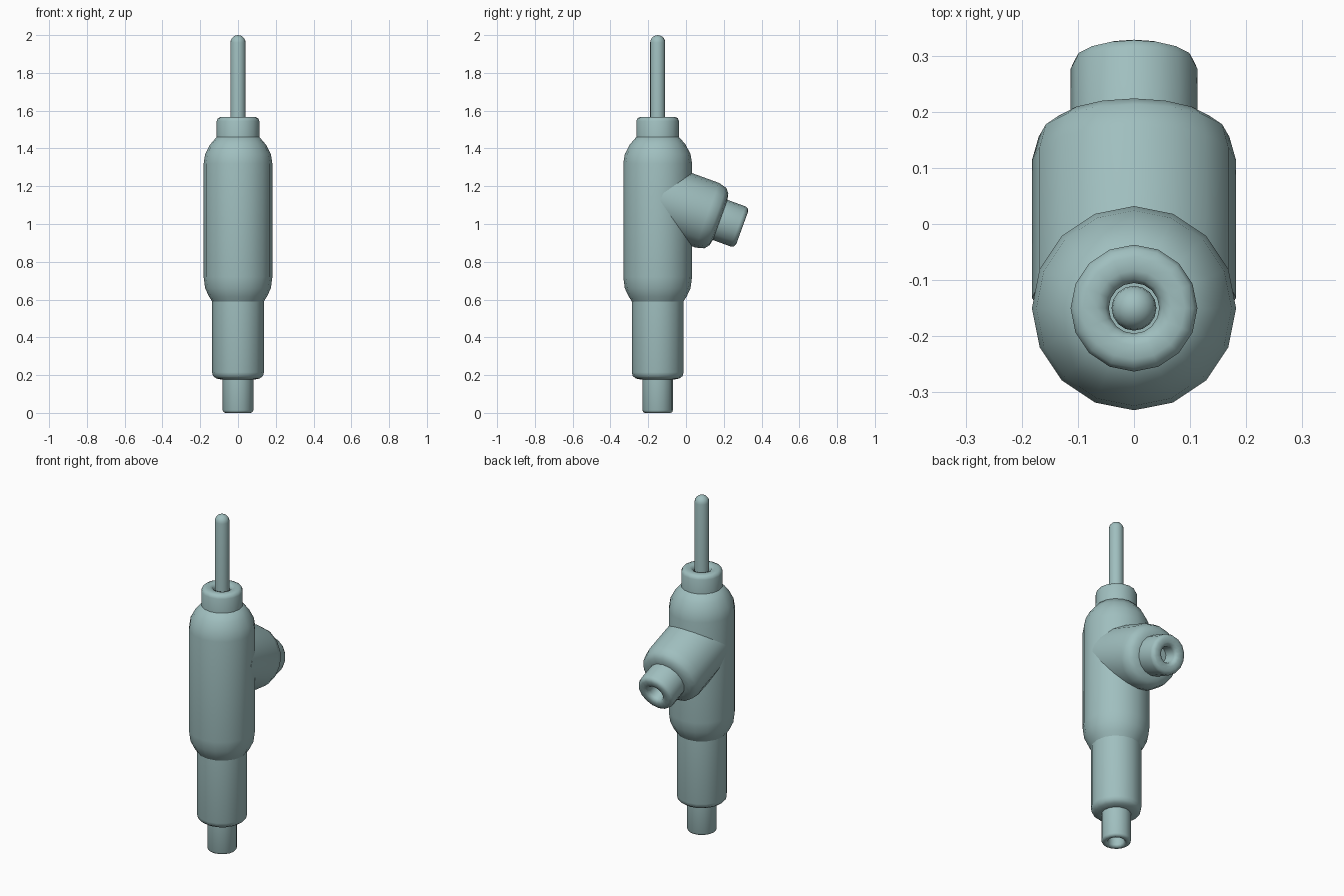
import bpy
import bmesh
from math import cos, sin, pi, radians

SIDES = 16
AXIS_Y = -0.15
TILT = radians(-110)

cube = bpy.data.objects.get("Cube")
if cube:
    bpy.data.objects.remove(cube, do_unlink=True)

# One pale teal colour for the whole fitting
teal = bpy.data.materials.new("pale_teal")
teal.use_nodes = True
colour = (0.35, 0.52, 0.52, 1)
teal.diffuse_color = colour
teal.node_tree.nodes["Principled BSDF"].inputs["Base Color"].default_value = colour


def lathe(name, profile, z=0.0, tilt=0.0, sides=SIDES):
    """Turn (radius, height) points about an axis; zero radius closes to a point."""
    bm = bmesh.new()
    rings = []
    for r, h in profile:
        count = sides if r > 0 else 1
        rings.append([bm.verts.new((r * cos(2 * pi * i / sides), r * sin(2 * pi * i / sides), h))
                      for i in range(count)])
    for low, high in zip(rings, rings[1:]):
        for i in range(sides):
            j = (i + 1) % sides
            corners = [low[i % len(low)], low[j % len(low)],
                       high[j % len(high)], high[i % len(high)]]
            bm.faces.new(list(dict.fromkeys(corners)))
    bmesh.ops.recalc_face_normals(bm, faces=bm.faces)
    mesh = bpy.data.meshes.new(name)
    bm.to_mesh(mesh)
    bm.free()
    mesh.materials.append(teal)
    obj = bpy.data.objects.new(name, mesh)
    bpy.context.collection.objects.link(obj)
    obj.location = (0, AXIS_Y, z)
    obj.rotation_euler.x = tilt
    bpy.ops.object.select_all(action="DESELECT")
    obj.select_set(True)
    bpy.context.view_layer.objects.active = obj
    bpy.ops.object.shade_smooth_by_angle(angle=radians(50))
    return obj


def sleeve(name, r, start, end, hole, depth, lip, **place):
    """Hollow-ended sleeve with a rounded lip and a blind bore."""
    lathe(name, [(0, start), (r, start), (r, end - lip), (r - lip * 0.3, end - lip * 0.3),
                 (r - lip, end), (hole + lip, end), (hole + lip * 0.3, end - lip * 0.3),
                 (hole, end - lip), (hole, end - depth), (0, end - depth)], **place)


# Main body with rounded shoulders
lathe("main_body", [(0, 0.58), (0.13, 0.58), (0.153, 0.615), (0.174, 0.66), (0.182, 0.72),
                    (0.182, 1.32), (0.174, 1.37), (0.148, 1.42), (0.105, 1.47), (0, 1.47)])

# Lower barrel and hollow bottom tube
lathe("lower_barrel", [(0, 0.175), (0.085, 0.176), (0.115, 0.182), (0.132, 0.195),
                       (0.137, 0.215), (0.137, 0.6), (0, 0.6)])
sleeve("bottom_tube", 0.081, -0.2, 0, 0.045, 0.08, 0.014, tilt=pi)

# Top collar and the round-tipped rod rising from it
sleeve("top_collar", 0.113, 1.44, 1.567, 0.045, 0.07, 0.022)
dome = [(0.04 * cos(a * pi / 10), 1.96 + 0.04 * sin(a * pi / 10)) for a in range(5)]
lathe("rod", [(0, 1.48), (0.04, 1.48)] + dome + [(0, 2.0)])

# Angled side branch and its hollow nozzle
lathe("side_branch", [(0, 0.02), (0.182, 0.02), (0.182, 0.28), (0.17, 0.325),
                      (0.145, 0.345), (0.113, 0.352), (0, 0.352)], z=1.142, tilt=TILT)
sleeve("branch_nozzle", 0.113, 0.32, 0.476, 0.045, 0.09, 0.022, z=1.142, tilt=TILT)
